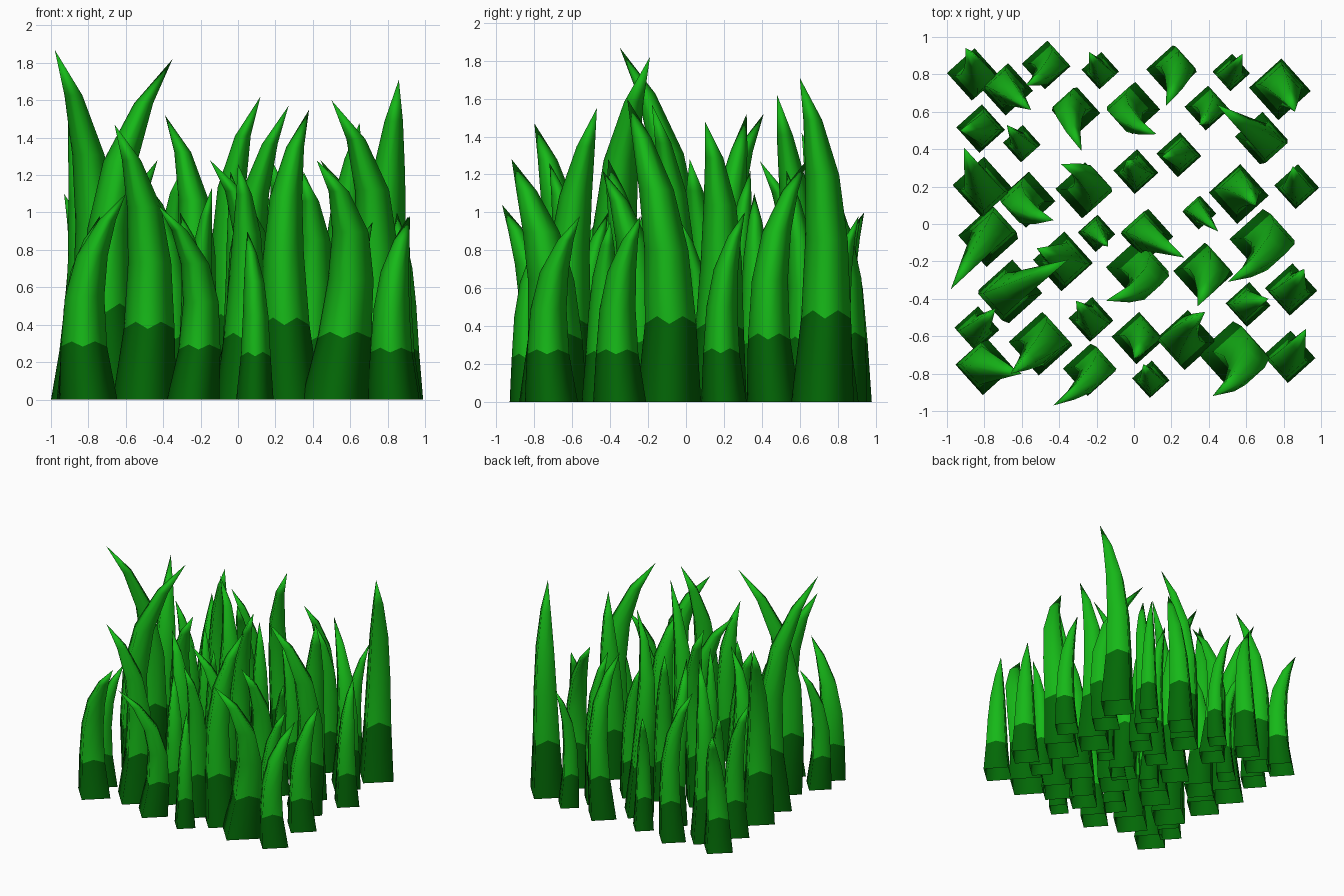
import bpy, bmesh, math
from mathutils import Vector


def material(name, rgb):
    m = bpy.data.materials.new(name)
    m.diffuse_color = (*rgb, 1)
    return m


MATS = [material("dark_green", (0.001, 0.14, 0.002)),
        material("bright_green", (0.008, 0.48, 0.009))]

# shared blade shape: height fraction, share of lean, relative width, sideways curl
RINGS = [(0, 0, 1, 0), (0.27, -0.12, 0.8, 0.4), (0.5, -0.1, 0.68, 0.8),
         (0.7, 0.1, 0.54, 1), (0.87, 0.5, 0.3, 0.75)]
TWIST = math.radians(-3)


def add_blade(bm, x, y, r, h, tip_x, tip_y, curl=0):
    """Square, tapering, open-bottomed blade whose tip leans to (tip_x, tip_y)."""
    base = Vector((x, y, 0))
    lean = Vector((tip_x - x, tip_y - y, 0))
    side = Vector((-lean.y, lean.x, 0)).normalized() * curl
    rings = []
    for i, (t, k, w, c) in enumerate(RINGS):
        centre = base + lean * k + side * c
        corners = [centre + Vector((math.cos(a), math.sin(a), 0)) * r * w
                   for a in (TWIST + j * math.pi / 2 for j in range(4))]
        ring = []
        for j in range(4):
            mid = (corners[j] + corners[(j + 1) % 4]) / 2
            # colour line rises in the middle of each side
            wave = 0.013 if i == 1 else 0
            for p, s in ((corners[j], -wave), (mid, wave)):
                ring.append(bm.verts.new((p.x, p.y, (t + s) * h)))
        rings.append(ring)
    tip = bm.verts.new((tip_x, tip_y, h))
    for i, (a, b) in enumerate(zip(rings, rings[1:])):
        for j in range(8):
            n = (j + 1) % 8
            bm.faces.new((a[j], a[n], b[n], b[j])).material_index = min(i, 1)
    for j in range(8):
        bm.faces.new((rings[-1][j], rings[-1][(j + 1) % 8], tip)).material_index = 1


def add_clump(name, blades):
    bm = bmesh.new()
    for b in blades:
        add_blade(bm, *b)
    for f in bm.faces:
        f.smooth = True
    me = bpy.data.meshes.new(name)
    bm.to_mesh(me)
    bm.free()
    for m in MATS:
        me.materials.append(m)
    bpy.context.collection.objects.link(bpy.data.objects.new(name, me))


# each blade: base x, base y, half width, height, tip x, tip y, curl
add_clump("back_grass", [
    (-0.86, 0.80, .14, 1.00, -0.90, 0.94, -.03), (-0.68, 0.72, .14, 1.42, -0.55, 0.61),
    (-0.47, 0.85, .13, 1.20, -0.58, 0.74, .03), (-0.18, 0.82, .10, 0.97, -0.24, 0.92),
    (0.20, 0.82, .135, 1.30, 0.17, 0.63, .04), (0.52, 0.81, .10, 0.98, 0.58, 0.91),
    (0.78, 0.72, .165, 1.71, 0.86, 0.60, .02), (-0.82, 0.51, .13, 1.10, -0.93, 0.50),
    (-0.60, 0.43, .10, 0.95, -0.68, 0.53), (-0.31, 0.60, .13, 1.27, -0.28, 0.39, -.04),
    (0.00, 0.62, .14, 1.62, 0.12, 0.48, -.06), (0.39, 0.62, .12, 1.22, 0.35, 0.53, .03),
    (0.68, 0.46, .14, 1.28, 0.44, 0.64)])

add_clump("middle_grass", [
    (0.01, 0.28, .12, 1.22, -0.04, 0.34), (0.24, 0.37, .12, 1.10, 0.15, 0.36),
    (-0.81, 0.20, .16, 1.52, -0.91, 0.41), (-0.27, 0.18, .15, 1.52, -0.39, 0.32, -.06),
    (-0.57, 0.13, .15, 1.28, -0.43, 0.02, -.05), (0.56, 0.16, .16, 1.48, 0.65, 0.10, .03),
    (0.87, 0.20, .12, 1.00, 0.85, 0.31), (0.35, 0.06, .09, 0.97, 0.45, -0.04),
    (-0.20, -0.05, .10, 1.13, -0.14, -0.12), (-0.78, -0.07, .16, 1.87, -0.98, -0.35),
    (0.07, -0.06, .14, 1.57, 0.27, -0.18), (-0.38, -0.20, .16, 1.20, -0.52, -0.13),
    (-0.66, -0.36, .17, 1.82, -0.35, -0.19), (0.01, -0.24, .16, 1.28, -0.15, -0.41, .09)])

add_clump("front_grass", [
    (0.37, -0.26, .16, 1.22, 0.34, -0.44, .04), (0.68, -0.09, .17, 1.60, 0.50, -0.31, .07),
    (0.84, -0.35, .14, 0.98, 0.91, -0.24), (0.61, -0.43, .12, 0.95, 0.72, -0.40),
    (-0.84, -0.56, .12, 0.98, -0.74, -0.45), (-0.23, -0.51, .12, 1.00, -0.31, -0.41),
    (-0.50, -0.64, .17, 1.47, -0.66, -0.80, .02), (-0.80, -0.76, .155, 1.10, -0.60, -0.80),
    (0.02, -0.61, .14, 1.26, 0.00, -0.72, .03), (0.28, -0.62, .16, 1.55, 0.38, -0.47, .04),
    (-0.24, -0.78, .14, 1.04, -0.43, -0.97, .04), (0.09, -0.83, .10, 0.90, 0.05, -0.75),
    (0.52, -0.70, .18, 1.28, 0.42, -0.92, .1), (0.83, -0.71, .14, 0.98, 0.92, -0.56)])
